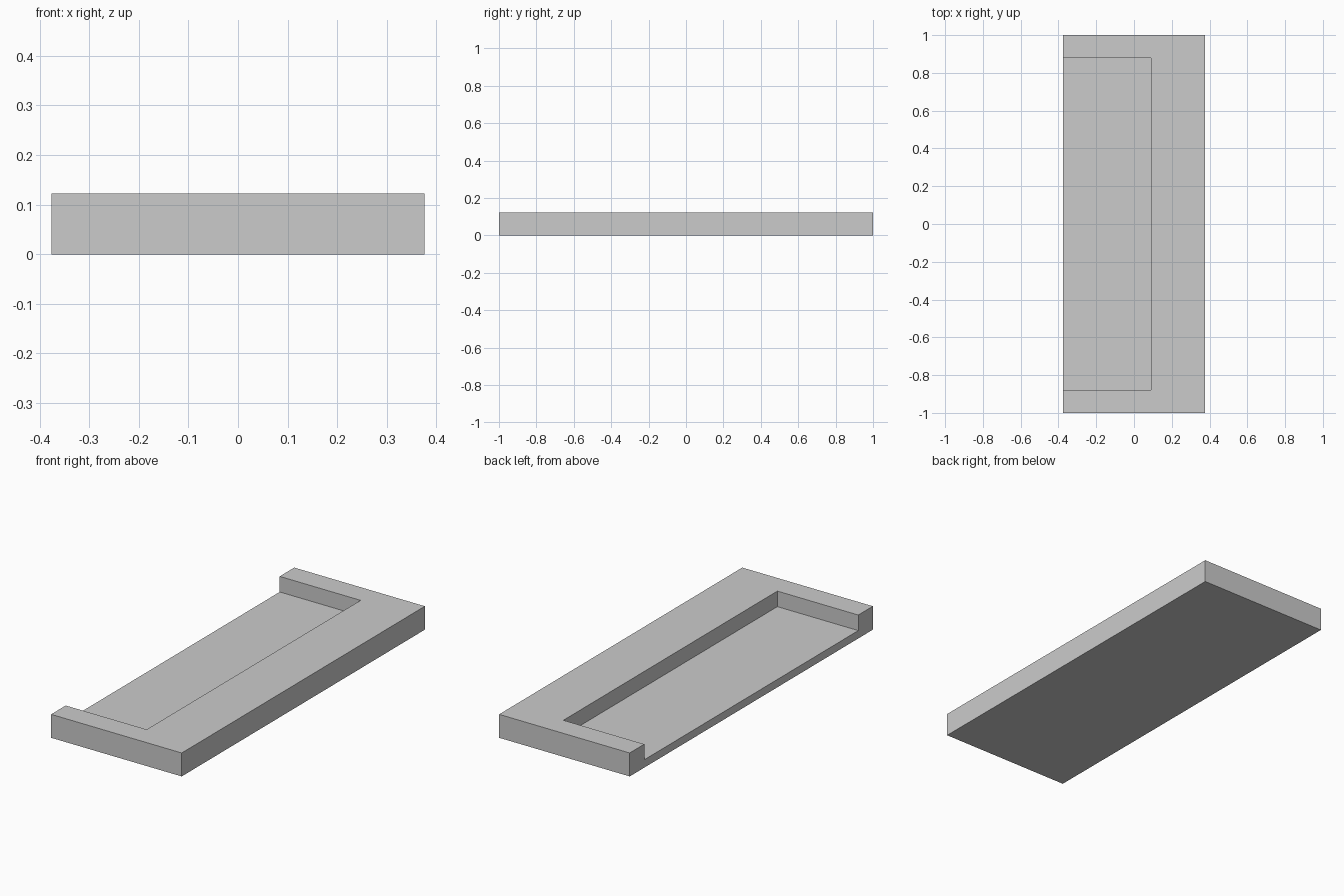
import bpy

if "Cube" in bpy.data.objects:
    bpy.data.objects.remove(bpy.data.objects["Cube"])

W, L, H = 0.752, 2.0, 0.122      # overall width, length, height
FLOOR = 0.041                    # height of the recess floor
POCKET_X, POCKET_Y = 0.09, 0.88  # inner wall positions


def box(name, lo, hi):
    """Axis-aligned box between two corners."""
    bpy.ops.mesh.primitive_cube_add(size=1)
    ob = bpy.context.object
    ob.name = name
    for v in ob.data.vertices:
        v.co = [h if c > 0 else l for c, l, h in zip(v.co, lo, hi)]
    return ob


grey = bpy.data.materials.new("light_grey")
grey.diffuse_color = (0.6, 0.6, 0.6, 1)
grey.use_nodes = True
grey.node_tree.nodes["Principled BSDF"].inputs["Base Color"].default_value = grey.diffuse_color

# Solid tray block
tray = box("tray", (-W / 2, -L / 2, 0), (W / 2, L / 2, H))
tray.data.materials.append(grey)

# Pocket open at the top and the left side
cutter = box("pocket_cutter", (-W, -POCKET_Y, FLOOR), (POCKET_X, POCKET_Y, H * 2))
cutter.data.materials.append(grey)
cutter.hide_render = True

cut = tray.modifiers.new("pocket", 'BOOLEAN')
cut.operation = 'DIFFERENCE'
cut.solver = 'EXACT'
cut.object = cutter
bpy.context.view_layer.objects.active = tray
bpy.ops.object.modifier_apply(modifier=cut.name)
bpy.data.objects.remove(cutter)
